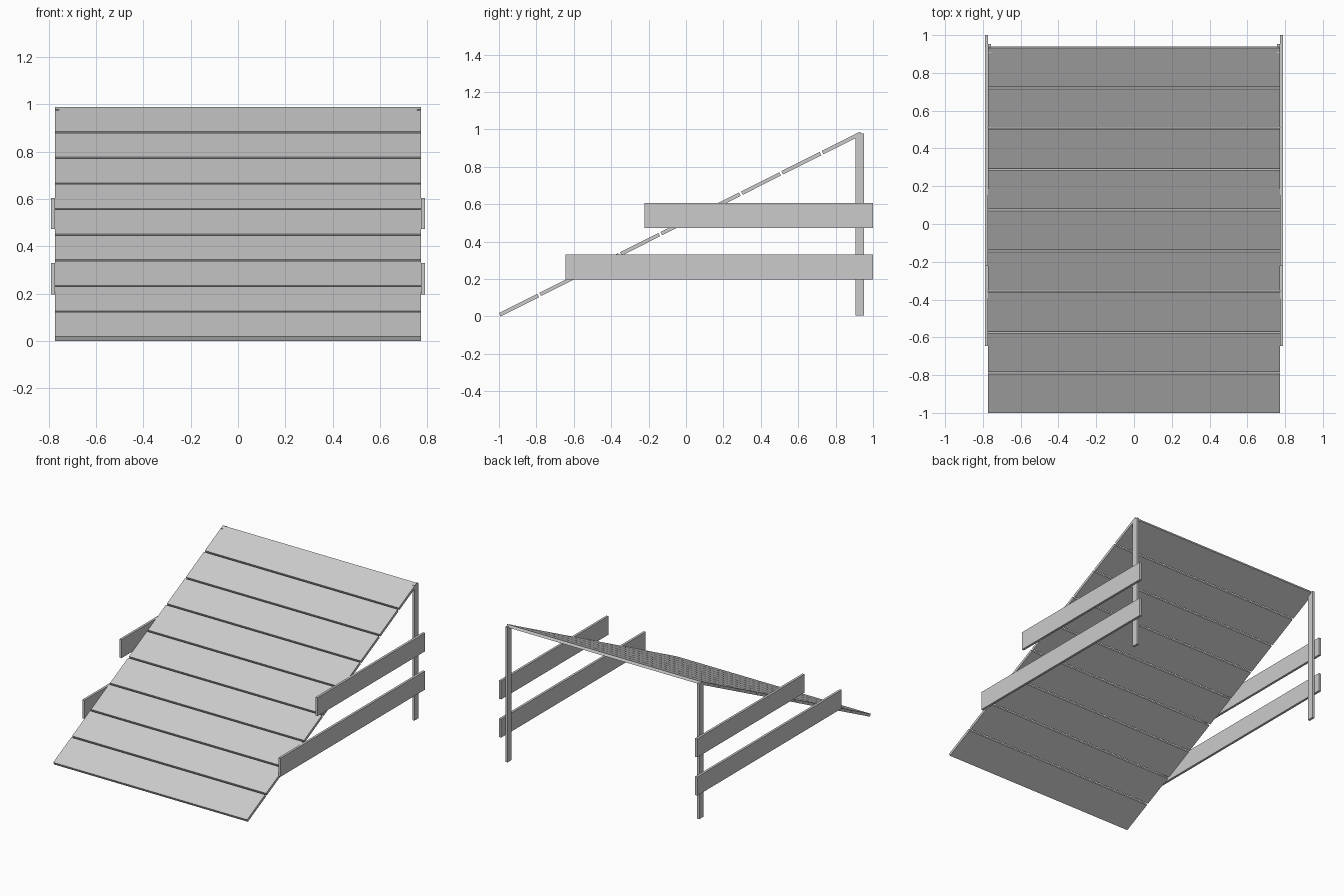
import bpy, math
from mathutils import Matrix, Vector

if "Cube" in bpy.data.objects:
    bpy.data.objects.remove(bpy.data.objects["Cube"])

def box(name, lo, hi, matrix=None):
    lo, hi = Vector(lo), Vector(hi)
    c = (lo + hi) / 2
    bpy.ops.mesh.primitive_cube_add(size=1)
    o = bpy.context.object
    o.name = name
    d = hi - lo
    m = (matrix or Matrix()) @ Matrix.Translation(c) @ Matrix.Diagonal((d.x, d.y, d.z, 1))
    o.data.transform(m)
    return o

# Sloping deck of nine planks
W, T, GAP, N, LENGTH = 0.773, 0.02, 0.012, 9, 2.161
slope = math.atan2(0.97, 1.931)
frame = Matrix.Translation((0, -1 + T * math.sin(slope), 0)) @ Matrix.Rotation(slope, 4, 'X')
plank = (LENGTH - GAP * (N - 1)) / N
for i in range(N):
    s = i * (plank + GAP)
    box(f"deck_plank_{i + 1}", (-W, s, 0), (W, s + plank, T), frame)

# Back posts and side rails, mirrored left and right
for side, k in (("left", -1), ("right", 1)):
    def side_box(name, x0, x1, y0, y1, z0, z1):
        a, b = sorted((k * x0, k * x1))
        box(f"{side}_{name}", (a, y0, z0), (b, y1, z1))
    side_box("back_post", 0.756, W, 0.905, 0.953, 0.004, 0.978)
    side_box("lower_rail", W, 0.79, -0.645, 1.0, 0.196, 0.33)
    side_box("upper_rail", W, 0.79, -0.222, 1.0, 0.472, 0.605)
